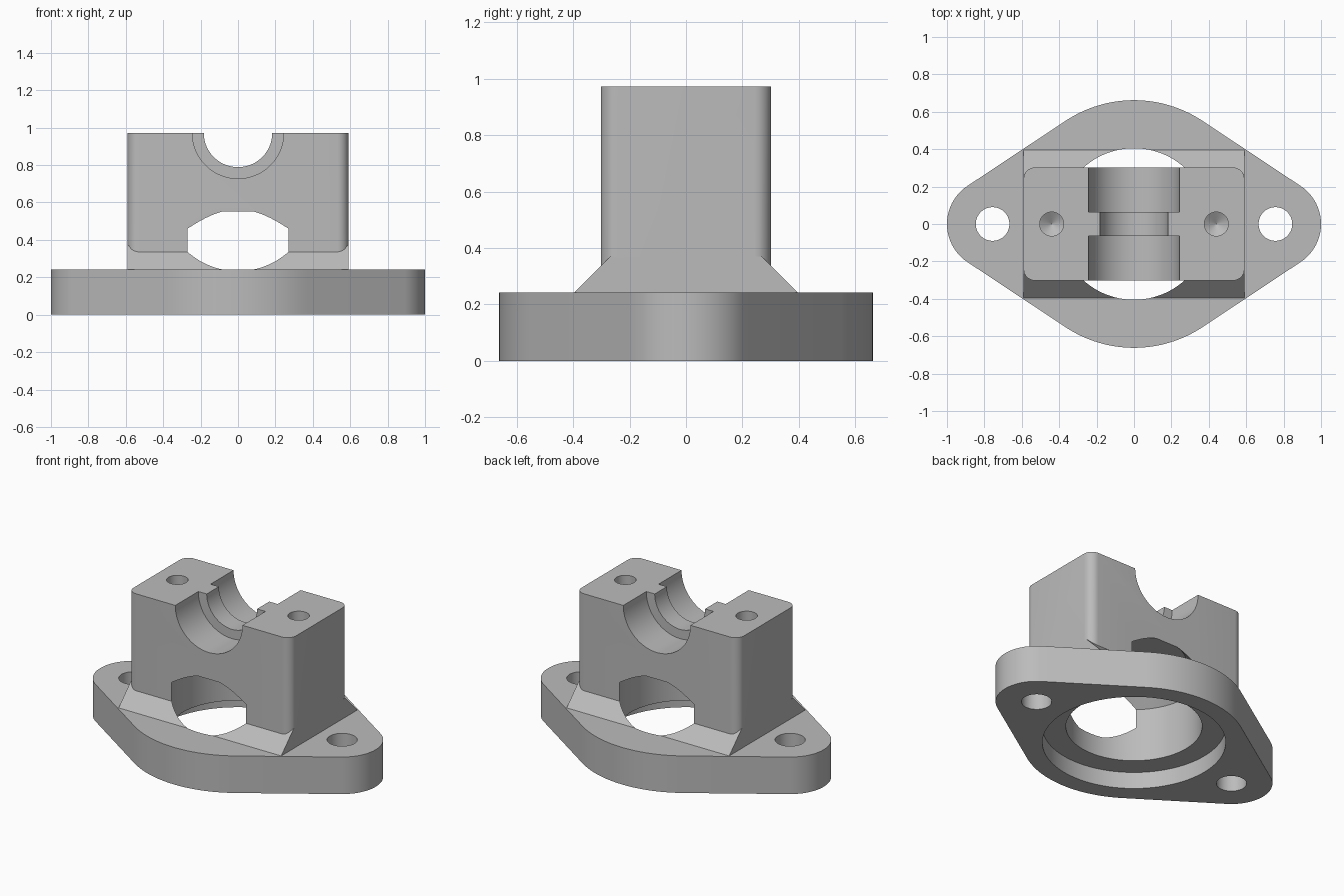
import bpy
import bmesh
from math import acos, cos, pi, radians, sin

cube = bpy.data.objects.get("Cube")
if cube:
    bpy.data.objects.remove(cube, do_unlink=True)

grey = bpy.data.materials.new("plain_grey")
grey.use_nodes = True
grey.diffuse_color = (0.5, 0.5, 0.5, 1)
grey.node_tree.nodes["Principled BSDF"].inputs["Base Color"].default_value = (0.5, 0.5, 0.5, 1)

FLANGE_TOP, BLOCK_TOP = 0.243, 0.972
BLOCK_X, BLOCK_Y = 0.59, 0.302
BOLT_X, SCREW_X = 0.756, 0.44


def arc(cx, cy, r, start, end, steps):
    return [(cx + r * cos(start + (end - start) * i / steps),
             cy + r * sin(start + (end - start) * i / steps)) for i in range(steps + 1)]


def circle(cx, cy, r, steps=80):
    half = pi / steps
    return arc(cx, cy, r, half, half + 2 * pi, steps)[:-1]


def solid(name, rings):
    """Closed solid skinned through rings of equal length."""
    bm = bmesh.new()
    loops = [[bm.verts.new(p) for p in ring] for ring in rings]
    bm.faces.new(loops[0])
    bm.faces.new(loops[-1])
    n = len(loops[0])
    for low, high in zip(loops, loops[1:]):
        for i in range(n):
            j = (i + 1) % n
            bm.faces.new((low[i], low[j], high[j], high[i]))
    bmesh.ops.recalc_face_normals(bm, faces=bm.faces)
    mesh = bpy.data.meshes.new(name)
    bm.to_mesh(mesh)
    bm.free()
    mesh.materials.append(grey)
    obj = bpy.data.objects.new(name, mesh)
    bpy.context.scene.collection.objects.link(obj)
    return obj


def prism(name, outline, low, high, axis="z"):
    place = {"x": lambda a, b, h: (h, a, b),
             "y": lambda a, b, h: (a, h, b),
             "z": lambda a, b, h: (a, b, h)}[axis]
    return solid(name, [[place(a, b, h) for a, b in outline] for h in (low, high)])


def lathe(name, x, profile, steps=80):
    return solid(name, [[(px, py, z) for px, py in circle(x, 0, r, steps)] for r, z in profile])


def combine(body, tool, operation):
    mod = body.modifiers.new(tool.name, "BOOLEAN")
    mod.operation = operation
    mod.solver = "EXACT"
    mod.object = tool
    bpy.context.view_layer.objects.active = body
    bpy.ops.object.modifier_apply(modifier=mod.name)
    bpy.data.objects.remove(tool, do_unlink=True)


# Flange: a large disc and two small ends joined by tangent lines
hub_r, end_r = 0.662, 0.244
lean = acos((hub_r - end_r) / BOLT_X)
outline = (arc(BOLT_X, 0, end_r, -lean, lean, 24)
           + arc(0, 0, hub_r, lean, pi - lean, 32)
           + arc(-BOLT_X, 0, end_r, pi - lean, pi + lean, 24)
           + arc(0, 0, hub_r, pi + lean, 2 * pi - lean, 32))
body = prism("bearing_mount", outline, 0, FLANGE_TOP)

# Upright block with rounded vertical corners
corner = 0.06
outline = []
for k, (sx, sy) in enumerate([(1, 1), (-1, 1), (-1, -1), (1, -1)]):
    outline += arc(sx * (BLOCK_X - corner), sy * (BLOCK_Y - corner), corner,
                   k * pi / 2, (k + 1) * pi / 2, 8)
combine(body, prism("block", outline, 0.15, BLOCK_TOP), "UNION")

# Sloped feet along the front and back of the block
foot, rise = 0.395, 0.127
side = [(foot, 0.15), (foot, FLANGE_TOP), (foot - rise, FLANGE_TOP + rise)]
side += [(-y, z) for y, z in reversed(side)]
combine(body, prism("sloped_feet", side, -BLOCK_X, BLOCK_X, "x"), "UNION")

# Stepped bore from below, ending in a chamfered ceiling
bore = [(0.545, -0.1), (0.545, 0.11), (0.405, 0.11), (0.405, 0.46), (0.312, 0.553)]
combine(body, lathe("bore", 0, bore, 112), "DIFFERENCE")

# Shaft cradle: narrow in the middle, wide towards both faces
combine(body, prism("cradle_middle", circle(0, BLOCK_TOP, 0.183), -0.4, 0.4, "y"), "DIFFERENCE")
for s in (-1, 1):
    low, high = sorted((s * 0.063, s * 0.5))
    combine(body, prism("cradle_end", circle(0, BLOCK_TOP, 0.244), low, high, "y"), "DIFFERENCE")

    # Bolt holes in the flange, drilled screw holes in the block
    combine(body, lathe("bolt_hole", s * BOLT_X, [(0.09, -0.1), (0.09, 0.4)], 48), "DIFFERENCE")
    drill = [(0.001, 0.63), (0.064, 0.67), (0.064, 1.1)]
    combine(body, lathe("screw_hole", s * SCREW_X, drill, 40), "DIFFERENCE")

# Smooth the round walls, keep the machined edges sharp
for obj in bpy.context.selected_objects:
    obj.select_set(False)
body.select_set(True)
bpy.context.view_layer.objects.active = body
bpy.ops.object.shade_smooth_by_angle(angle=radians(30))
